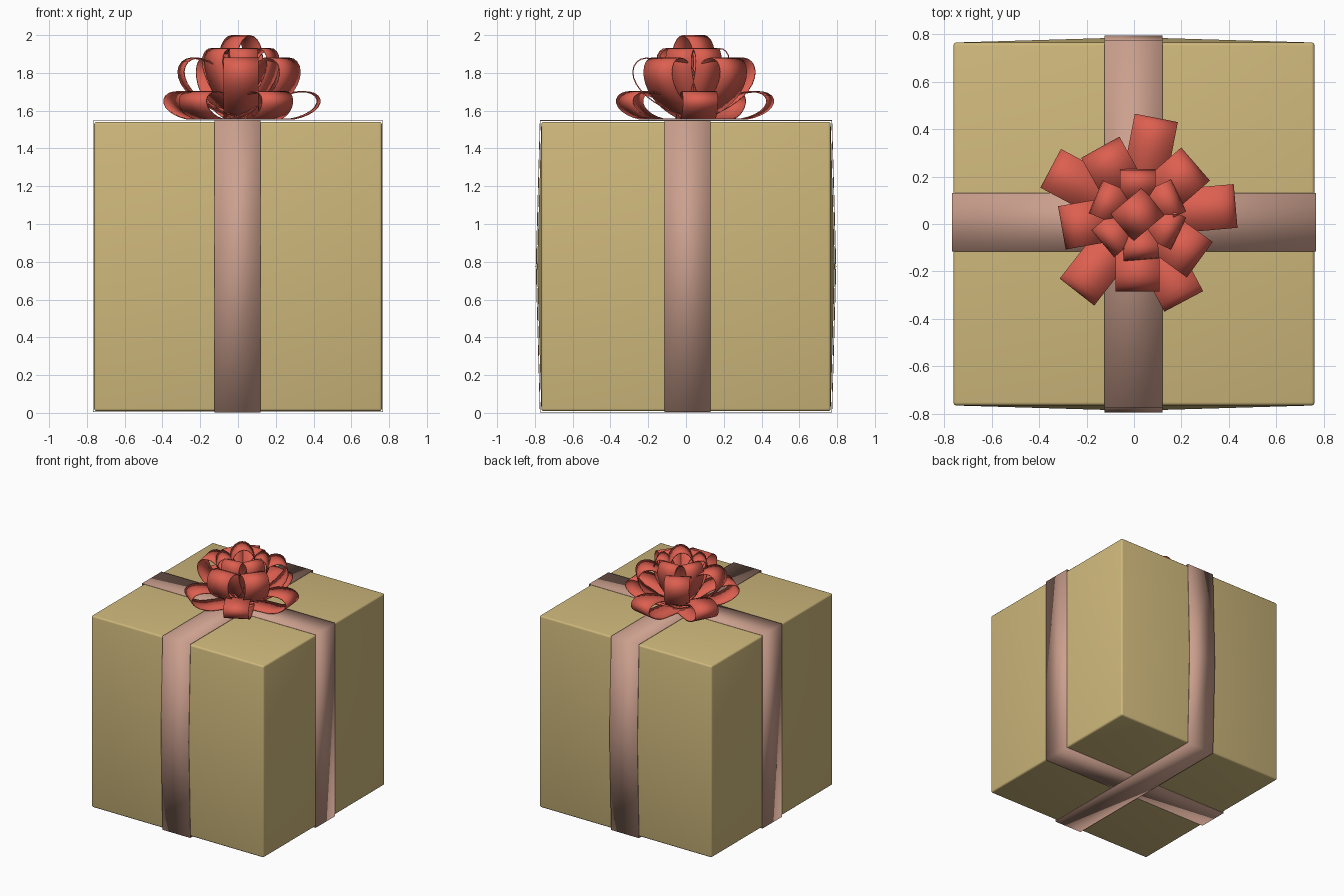
import bpy, bmesh, math
from mathutils import Vector

if "Cube" in bpy.data.objects:
    bpy.data.objects.remove(bpy.data.objects["Cube"])


def material(name, rgb):
    m = bpy.data.materials.new(name)
    m.diffuse_color = (*rgb, 1)
    m.use_nodes = True
    m.node_tree.nodes["Principled BSDF"].inputs["Base Color"].default_value = m.diffuse_color
    return m


TAN = material("tan paper", (0.62, 0.48, 0.20))
PINK = material("pale pink ribbon", (0.60, 0.35, 0.27))
RED = material("coral red bow", (0.72, 0.115, 0.08))


def finish(name, bm, mat, thickness=0.0, offset=0.0, angle=30):
    me = bpy.data.meshes.new(name)
    bmesh.ops.recalc_face_normals(bm, faces=bm.faces)
    bm.to_mesh(me)
    bm.free()
    me.materials.append(mat)
    ob = bpy.data.objects.new(name, me)
    bpy.context.collection.objects.link(ob)
    bpy.ops.object.select_all(action='DESELECT')
    ob.select_set(True)
    bpy.context.view_layer.objects.active = ob
    bpy.ops.object.shade_smooth_by_angle(angle=math.radians(angle))
    if thickness:
        s = ob.modifiers.new("thickness", 'SOLIDIFY')
        s.thickness = thickness
        s.offset = offset
    return ob


def strip(bm, pairs, closed):
    """Band of quads through pairs of edge points."""
    rows = [[bm.verts.new(p) for p in pair] for pair in pairs]
    n = len(rows)
    for i in range(n if closed else n - 1):
        a, b = rows[i], rows[(i + 1) % n]
        bm.faces.new((a[0], a[1], b[1], b[0]))


# Gift box: bevelled block, front and back faces swell to a shallow point
bm = bmesh.new()
bmesh.ops.create_cube(bm, size=1)
for v in bm.verts:
    v.co = Vector((v.co.x * 1.524, v.co.y * 1.532, v.co.z * 1.532 + 0.775))
bmesh.ops.bevel(bm, geom=bm.edges[:], offset=0.014, segments=3,
                profile=0.5, affect='EDGES')
bm.normal_update()
ends = [f for f in bm.faces if abs(f.normal.y) > 0.99 and f.calc_area() > 1]
for v in bmesh.ops.poke(bm, faces=ends)["verts"]:
    v.co.y += math.copysign(0.022, v.co.y)
finish("gift_box", bm, TAN, angle=35)

# Ribbon running over front, top, back and underside (follows the swelling)
prof = [(-0.772, 0.003), (-0.793, 0.775), (-0.772, 1.548),
        (0.772, 1.548), (0.793, 0.775), (0.772, 0.003)]
bm = bmesh.new()
strip(bm, [((-0.125, y, z), (0.12, y, z)) for y, z in prof], True)
finish("ribbon_front_to_back", bm, PINK, 0.005)

# Ribbon running over the left and right sides
prof = [(-0.766, 0.005), (-0.766, 1.546), (0.766, 1.546), (0.766, 0.005)]
bm = bmesh.new()
strip(bm, [((x, -0.115, z), (x, 0.13, z)) for x, z in prof], True)
finish("ribbon_side_to_side", bm, PINK, 0.004)

# Bow: teardrop ribbon loops in tiers
CENTRE = Vector((0.015, 0.04, 1.557))


def bow_loop(name, turn, rise, length, swell, width):
    a, e = math.radians(turn), math.radians(rise)
    out = Vector((math.cos(a), math.sin(a), 0))
    up = Vector((0, 0, 1))
    side = Vector((-math.sin(a), math.cos(a), 0)) * width / 2
    axis = out * math.cos(e) + up * math.sin(e)
    across = up * math.cos(e) - out * math.sin(e)
    pairs = []
    for i in range(29):
        t = 2 * math.pi * i / 28
        u = length * (1 - math.cos(t)) / 2
        v = -1.3 * swell * math.sin(t) * math.sin(t / 2)
        p = CENTRE + axis * u + across * v
        p.z = max(p.z, 1.555)
        pairs.append((p - side, p + side))
    bm = bmesh.new()
    strip(bm, pairs, False)
    finish(name, bm, RED, 0.006, angle=40)


tiers = [
    ("low", (5, 79, 152, 232, 298), 14, 0.425, 0.068, 0.185),
    ("middle", (41, 119, 190, 270, 324), 45, 0.425, 0.092, 0.185),
    ("upper", (25, 90, 157, 220, 275, 335), 67, 0.40, 0.07, 0.15),
    ("centre", (40,), 90, 0.44, 0.09, 0.15),
]
for tier, turns, rise, length, swell, width in tiers:
    for i, turn in enumerate(turns):
        bow_loop(f"bow_{tier}_loop_{i + 1}", turn, rise, length, swell, width)
